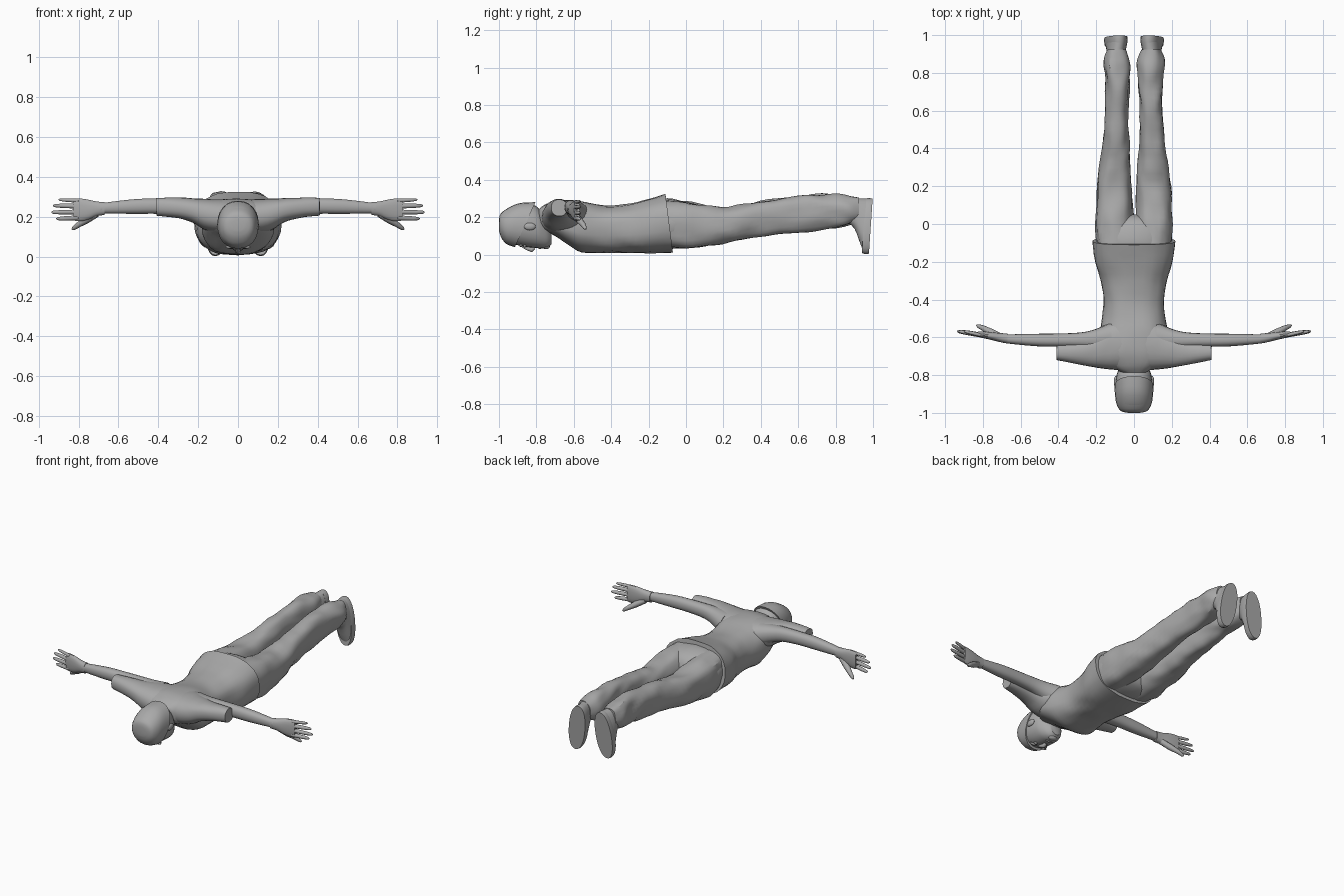
import bpy, bmesh, math
from mathutils import Vector, noise

if "Cube" in bpy.data.objects:
    bpy.data.objects.remove(bpy.data.objects["Cube"], do_unlink=True)

grey = bpy.data.materials.new("plain grey")
grey.use_nodes = True
grey.diffuse_color = (0.4, 0.4, 0.4, 1)
grey.node_tree.nodes["Principled BSDF"].inputs["Base Color"].default_value = (0.4, 0.4, 0.4, 1)


def finish(name, bm, angle=40):
    bmesh.ops.recalc_face_normals(bm, faces=bm.faces[:])
    me = bpy.data.meshes.new(name)
    bm.to_mesh(me)
    bm.free()
    me.materials.append(grey)
    ob = bpy.data.objects.new(name, me)
    bpy.context.collection.objects.link(ob)
    bpy.ops.object.select_all(action='DESELECT')
    ob.select_set(True)
    bpy.context.view_layer.objects.active = ob
    bpy.ops.object.shade_smooth_by_angle(angle=math.radians(angle))
    return ob


def skin_rings(bm, rings):
    rows = [[bm.verts.new(p) for p in ring] for ring in rings]
    n = len(rows[0])
    for a, b in zip(rows, rows[1:]):
        for i in range(n):
            bm.faces.new((a[i], a[(i + 1) % n], b[(i + 1) % n], b[i]))
    bm.faces.new(rows[0])
    bm.faces.new(rows[-1])


def refine(rows, steps):
    """Pass a smooth curve through the section values."""
    rows = [tuple(r) + (0,) * (7 - len(r)) for r in rows]
    out = []
    for i in range(len(rows) - 1):
        p0, p1, p2, p3 = rows[max(i - 1, 0)], rows[i], rows[i + 1], rows[min(i + 2, len(rows) - 1)]
        for k in range(steps):
            t = k / steps
            out.append([b + 0.5 * t * (c - a + t * (2 * a - 5 * b + 4 * c - d + t * (3 * (b - c) + d - a)))
                        for a, b, c, d in zip(p0, p1, p2, p3)])
    return out + [rows[-1]]


def loft(name, rows, axis='Y', side=1, power=2.3, segs=24, steps=3, folds=0.0, angle=40):
    """Sections: position, u min, u max, z min, z max, shear along axis, sideways lean."""
    rings = []
    for s, u0, u1, z0, z1, shear, lean in refine(rows, steps):
        ring = []
        for i in range(segs):
            t = 2 * math.pi * i / segs
            c, d = math.cos(t), math.sin(t)
            c = math.copysign(abs(c) ** (2 / power), c)
            d = math.copysign(abs(d) ** (2 / power), d)
            along = s + shear * d
            u = (u0 + u1) / 2 + (u1 - u0) / 2 * c + lean * d
            z = (z0 + z1) / 2 + (z1 - z0) / 2 * d
            p = Vector((u, along, z)) if axis == 'Y' else Vector((along, u, z))
            if folds:
                w = noise.noise(Vector((p.x * 16, p.y * 9 + p.z * 8, p.z * 14 + side * 5))) * folds
                p += Vector((c * w, 0, d * w))
            p.x *= side
            ring.append(p)
        rings.append(ring)
    bm = bmesh.new()
    skin_rings(bm, rings)
    return finish(name, bm, angle)


def tube(name, pts, radii, segs=10):
    pts = [Vector(p) for p in pts]
    rings = []
    for i, p in enumerate(pts):
        q = (pts[min(i + 1, len(pts) - 1)] - pts[max(i - 1, 0)]).to_track_quat('Z', 'Y')
        rings.append([p + q @ Vector((math.cos(a), math.sin(a), 0)) * radii[i]
                      for a in (2 * math.pi * k / segs for k in range(segs))])
    bm = bmesh.new()
    skin_rings(bm, rings)
    return finish(name, bm, 60)


def ball(name, loc, size):
    bm = bmesh.new()
    bmesh.ops.create_uvsphere(bm, u_segments=14, v_segments=8, radius=1)
    for v in bm.verts:
        v.co = Vector(loc) + Vector(size) * v.co
    return finish(name, bm, 60)


def ball_vec(a, b):
    return Vector((a[0] * b[0], a[1] * b[1], a[2] * b[2]))


# Vector * Vector is a dot product, so scale spheres component by component
def ball(name, loc, size):
    bm = bmesh.new()
    bmesh.ops.create_uvsphere(bm, u_segments=14, v_segments=8, radius=1)
    for v in bm.verts:
        v.co = Vector(loc) + ball_vec(size, v.co)
    return finish(name, bm, 60)


def sym(rows):
    return [(r[0], -r[1], r[1]) + tuple(r[2:]) for r in rows]


# Shirt body, collar to hem
loft("shirt_body", sym([
    (-.785, .065, .15, .245), (-.75, .12, .125, .27), (-.69, .17, .095, .288), (-.62, .18, .045, .29),
    (-.56, .178, .012, .285), (-.48, .165, .01, .268), (-.4, .16, .01, .262), (-.3, .175, .008, .272),
    (-.2, .205, .008, .298), (-.09, .22, .01, .325, -.02)]), power=2.5, segs=32, folds=.006)

# Trousers seat
loft("trouser_seat", sym([(-.2, .18, .04, .28), (-.1, .2, .03, .3), (-.02, .195, .038, .285),
                          (.03, .14, .06, .25), (.05, .08, .1, .2)]), folds=.008)

# Head, hair, neck and face
loft("head", sym([(-.995, .05, .115, .2), (-.98, .075, .09, .225), (-.95, .09, .065, .25), (-.9, .098, .05, .272),
                  (-.85, .098, .04, .277), (-.8, .092, .035, .258), (-.77, .08, .033, .225),
                  (-.74, .06, .037, .18), (-.72, .035, .055, .13)]), power=2.2)
loft("hair", sym([(-1.0, .03, .13, .185), (-.99, .07, .095, .22), (-.955, .092, .06, .252, .01),
                  (-.91, .1, .046, .276, .025), (-.86, .104, .04, .28, .055)]), power=2.2)
loft("neck", sym([(-.84, .065, .12, .25), (-.77, .065, .125, .243), (-.68, .08, .13, .27)]))
tube("nose", [(0, -.875, .045), (0, -.85, .034), (0, -.825, .026), (0, -.812, .036)], [.007, .011, .014, .009])
ball("mouth", (0, -.782, .036), (.026, .008, .007))
ball("chin", (0, -.748, .043), (.03, .02, .014))

for side, tag in ((1, "left"), (-1, "right")):
    # Face pairs
    ball(tag + "_eye", (.036 * side, -.862, .046), (.014, .008, .008))
    ball(tag + "_brow", (.038 * side, -.882, .048), (.026, .008, .008))
    ball(tag + "_ear", (.096 * side, -.835, .15), (.011, .032, .02))

    # Sleeve
    loft(tag + "_sleeve", [
        (.0, -.775, -.5, .11, .285), (.1, -.772, -.51, .115, .288), (.17, -.765, -.55, .135, .29),
        (.23, -.755, -.6, .17, .293), (.3, -.742, -.622, .192, .295), (.41, -.72, -.637, .205, .297)],
        axis='X', side=side, folds=.004)

    # Arm, palm, fingers and thumb
    loft(tag + "_arm", [
        (.12, -.69, -.52, .14, .285), (.2, -.67, -.555, .18, .288), (.28, -.655, -.574, .205, .292),
        (.4, -.65, -.58, .214, .292), (.5, -.648, -.581, .214, .29), (.6, -.64, -.583, .215, .28),
        (.69, -.63, -.585, .217, .268)], axis='X', side=side, segs=18)
    loft(tag + "_palm", [
        (.67, -.633, -.58, .208, .274), (.71, -.625, -.577, .203, .277), (.75, -.615, -.572, .186, .286),
        (.79, -.606, -.569, .177, .292), (.825, -.598, -.568, .18, .291)], axis='X', side=side, segs=18)
    for finger, z0, z1, reach, r in (("little", .28, .286, .9, .009), ("ring", .253, .256, .928, .011),
                                     ("middle", .224, .222, .937, .011), ("index", .195, .19, .912, .011)):
        path = [(side * (.8 + (reach - .8) * t), -.59 + .022 * t, z0 + (z1 - z0) * t)
                for t in (0, .35, .7, .93, 1)]
        tube(f"{tag}_{finger}_finger", path, [r * 1.1, r * 1.1, r, r * .75, r * .3])
    tube(tag + "_thumb", [(side * .71, -.595, .215), (side * .76, -.572, .185), (side * .8, -.55, .16),
                          (side * .825, -.54, .142), (side * .833, -.536, .136)], [.018, .019, .014, .01, .004])

    # Trouser leg
    loft(tag + "_trouser_leg", [
        (-.12, .004, .195, .04, .29), (0, .004, .205, .035, .282), (.1, .008, .202, .045, .265),
        (.2, .012, .198, .06, .257), (.3, .018, .183, .08, .266), (.4, .022, .165, .1, .285),
        (.5, .028, .157, .112, .302), (.6, .03, .152, .12, .314), (.7, .025, .15, .13, .32),
        (.78, .022, .15, .14, .322), (.84, .02, .162, .15, .318), (.88, .026, .16, .163, .31),
        (.925, .042, .14, .18, .303)], side=side, power=2.4, segs=28, folds=.012, angle=30)

    # Shoe with a flat sole, toes turned out
    loft(tag + "_shoe", [
        (.85, .05, .135, .18, .295), (.9, .05, .14, .14, .3, 0, -.006), (.935, .042, .147, .06, .3, .004, -.012),
        (.958, .04, .152, .012, .3, .008, -.018)], side=side, power=2.2, segs=28)
    loft(tag + "_sole", [
        (.95, .04, .152, .008, .3, .01, -.018), (.97, .037, .155, .002, .302, .01, -.018),
        (.988, .038, .154, .005, .3, .01, -.018)], side=side, power=2.2, segs=28, steps=1)
